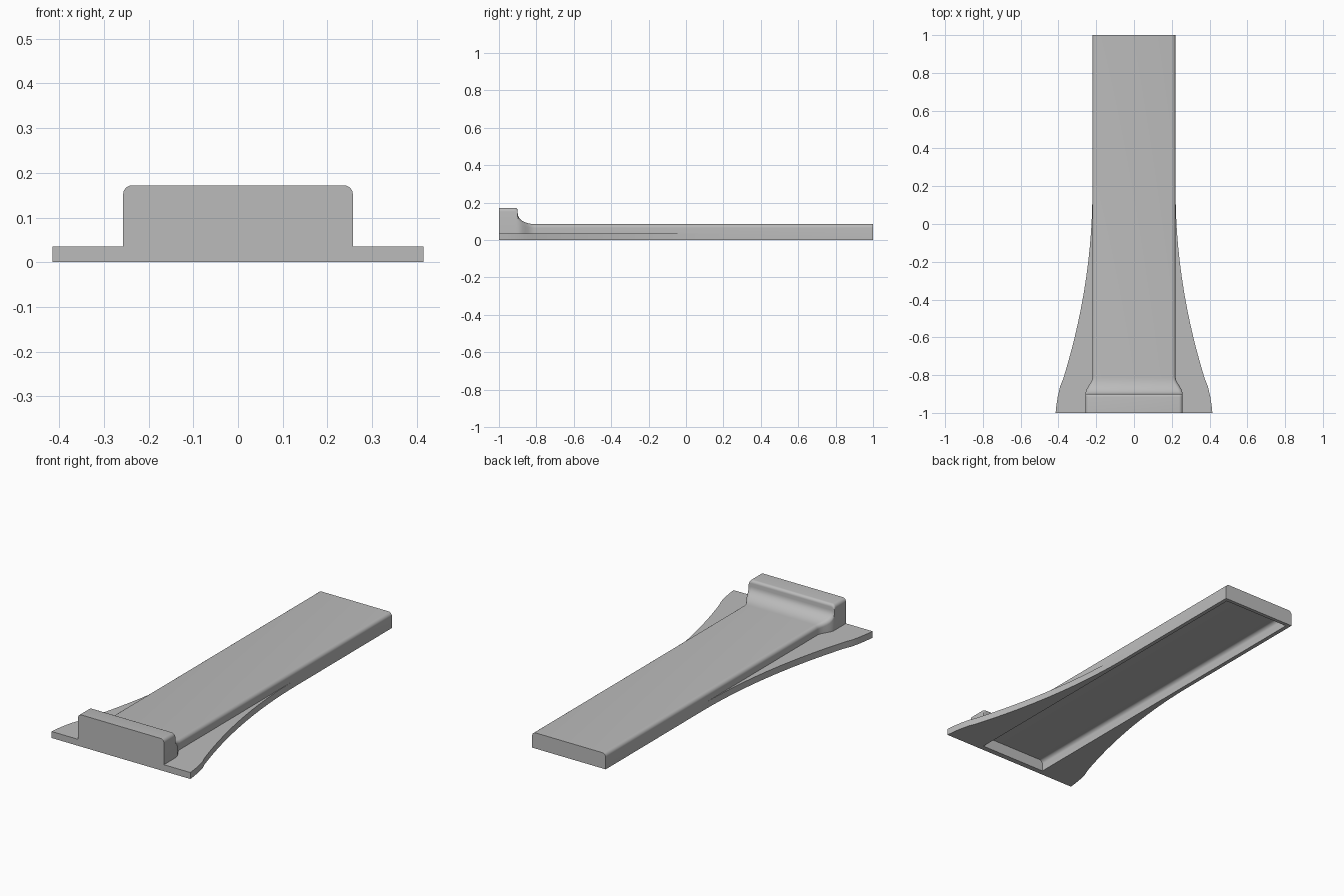
import bpy, bmesh, math

cube = bpy.data.objects.get("Cube")
if cube:
    bpy.data.objects.remove(cube)

grey = bpy.data.materials.new("plain grey")
grey.use_nodes = True
grey.diffuse_color = (0.5, 0.5, 0.5, 1)
grey.node_tree.nodes["Principled BSDF"].inputs["Base Color"].default_value = (0.5, 0.5, 0.5, 1)


def make_object(name, bm):
    bmesh.ops.recalc_face_normals(bm, faces=bm.faces)
    mesh = bpy.data.meshes.new(name)
    bm.to_mesh(mesh)
    bm.free()
    mesh.materials.append(grey)
    obj = bpy.data.objects.new(name, mesh)
    bpy.context.collection.objects.link(obj)
    return obj


def smooth(obj):
    bpy.ops.object.select_all(action='DESELECT')
    obj.select_set(True)
    bpy.context.view_layer.objects.active = obj
    bpy.ops.object.shade_smooth_by_angle(angle=math.radians(32))


def arch(half, top, radius, bottom):
    """Cross-section with rounded upper corners, as (x, z) points."""
    steps = [math.radians(15 * i) for i in range(7)]
    side = [(half - radius + radius * math.cos(a), top - radius + radius * math.sin(a)) for a in steps]
    right = [(half, bottom)] + side
    return right + [(-x, z) for x, z in reversed(right)]


def loft(name, sections, radius=0.02, bottom=0.0):
    """Skin rounded sections given as (y, half width, height)."""
    bm = bmesh.new()
    rings = [[bm.verts.new((x, y, z)) for x, z in arch(w, h, radius, bottom)] for y, w, h in sections]
    for a, b in zip(rings, rings[1:]):
        for i in range(len(a)):
            j = (i + 1) % len(a)
            bm.faces.new((a[i], a[j], b[j], b[i]))
    bm.faces.new(rings[0])
    bm.faces.new(rings[-1])
    return make_object(name, bm)


# Long bar that sweeps up and out into the raised front block
sections = [(-1, 0.257, 0.172)]
for i in range(6):
    a = math.radians(18 * i)
    sections.append((-0.915 + 0.015 * math.sin(a), 0.257, 0.157 + 0.015 * math.cos(a)))
for i in range(9):
    t = i / 8
    a = t * math.pi / 2
    y = -0.9 + 0.09 * (1 - math.cos(a))
    width = 0.22 + 0.0185 * (1 + math.cos(math.pi * (y + 0.9) / 0.09))
    sections.append((y + 0.0005, width, 0.085 + 0.055 * (1 - math.sin(a))))
sections.append((1, 0.22, 0.085))
bar = loft("bar_with_raised_block", sections)

# Hollow underside
cutter = loft("underside_cutter", [(-0.97, 0.198, 0.06), (0.98, 0.198, 0.06)], bottom=-0.05)
cutter.hide_render = True
cut = bar.modifiers.new("hollow", 'BOOLEAN')
cut.operation = 'DIFFERENCE'
cut.solver = 'EXACT'
cut.object = cutter
bpy.context.view_layer.objects.active = bar
bpy.ops.object.modifier_apply(modifier=cut.name)
bpy.data.objects.remove(cutter)
smooth(bar)

# Thin flared wings either side of the bar
for name, s in (("left_wing", 1), ("right_wing", -1)):
    outline = [(0.415, -1), (0.411, -0.96), (0.403, -0.91), (0.391, -0.86)]
    for i in range(21):
        y = -0.82 + i * 0.05
        outline.append((0.22 + 0.155 * (0.18 - y) ** 2, y))
    outline += [(0.21, 0.18), (0.21, -1)]
    bm = bmesh.new()
    base = bm.faces.new([bm.verts.new((s * x, y, 0)) for x, y in outline])
    extruded = bmesh.ops.extrude_face_region(bm, geom=[base])["geom"]
    top = [v for v in extruded if isinstance(v, bmesh.types.BMVert)]
    bmesh.ops.translate(bm, vec=(0, 0, 0.035), verts=top)
    smooth(make_object(name, bm))
